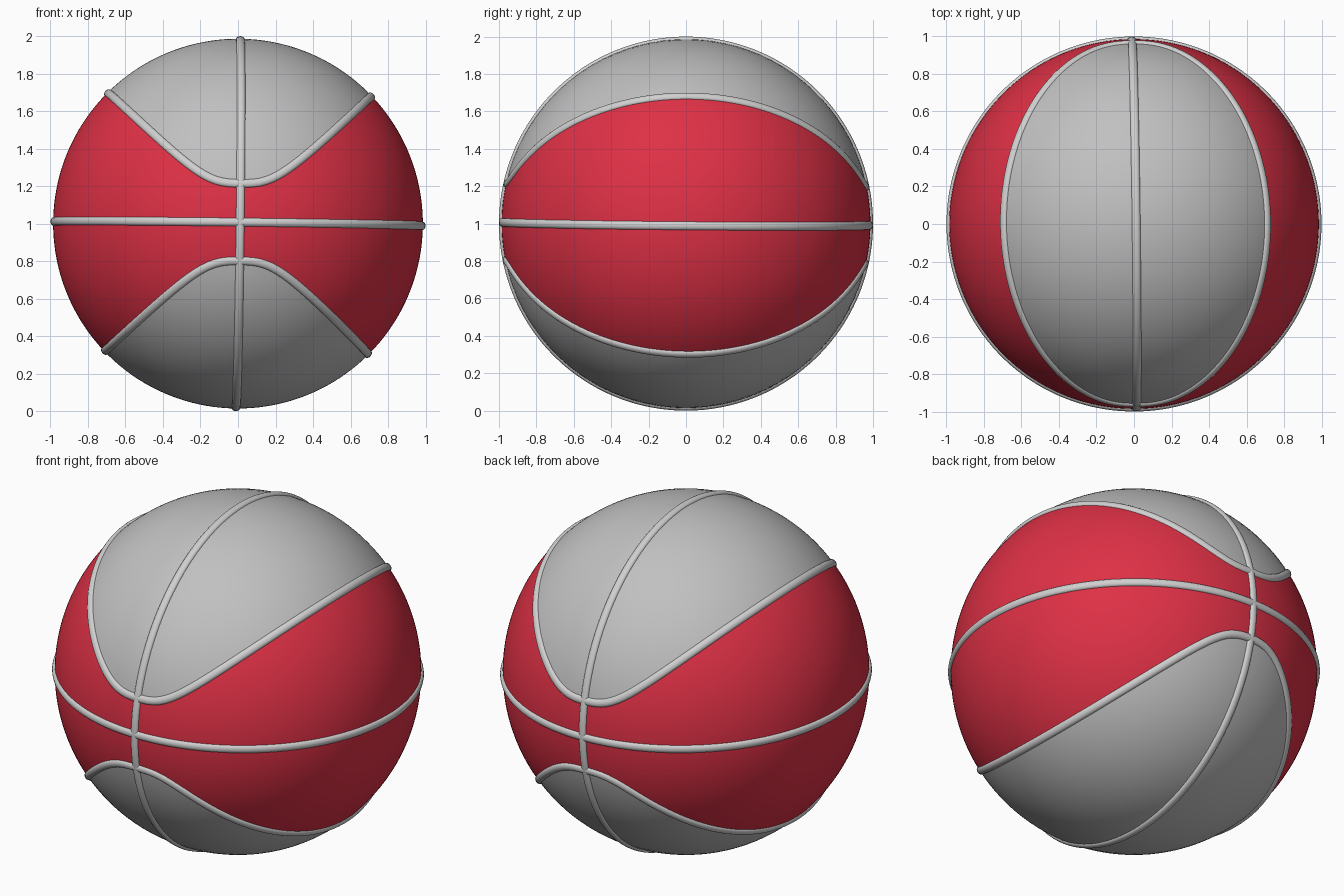
import bpy, bmesh, math
from mathutils import Vector, Euler

if "Cube" in bpy.data.objects:
    bpy.data.objects.remove(bpy.data.objects["Cube"])

R = 0.986                                   # leather radius
TILT = Euler((-0.008, 0.012, 0.012)).to_matrix()
CENTRE = Vector((0, 0, 1))


def material(name, rgb):
    m = bpy.data.materials.new(name)
    m.diffuse_color = (*rgb, 1)
    m.use_nodes = True
    m.node_tree.nodes["Principled BSDF"].inputs["Base Color"].default_value = m.diffuse_color
    return m


RED = material("red", (0.73, 0.03, 0.06))
GREY = material("grey", (0.53, 0.53, 0.53))
PALE = material("pale_grey", (0.63, 0.63, 0.63))


def direction(phi, lat):
    return Vector((math.cos(lat) * math.cos(phi), math.cos(lat) * math.sin(phi), math.sin(lat)))


def seam_lat(phi):
    """Latitude of the curved seam at azimuth phi (dips to z=0.21 at front and back)."""
    s, low = 0.70, 0.21
    k = (s ** 3 - low ** 3) / (1 - s * s) ** 1.5
    a, b = 0.0, math.pi / 2
    for _ in range(40):
        m = (a + b) / 2
        if math.sin(m) ** 3 < low ** 3 + k * abs(math.cos(m) * math.cos(phi)) ** 3:
            a = m
        else:
            b = m
    return a


def finish(name, bm, mats):
    bmesh.ops.remove_doubles(bm, verts=bm.verts, dist=1e-5)
    bmesh.ops.recalc_face_normals(bm, faces=bm.faces)
    for v in bm.verts:
        v.co = TILT @ v.co + CENTRE
    for f in bm.faces:
        f.smooth = True
    me = bpy.data.meshes.new(name)
    bm.to_mesh(me)
    bm.free()
    for m in mats:
        me.materials.append(m)
    ob = bpy.data.objects.new(name, me)
    bpy.context.collection.objects.link(ob)


# Ball: grid whose rows follow the curved seams, so panels split cleanly
N, G, M = 180, 20, 36
bm = bmesh.new()
cols = []
for i in range(N):
    phi = 2 * math.pi * i / N
    L = seam_lat(phi)
    H = math.pi / 2
    lats = [-H + (H - L) * j / G for j in range(G)]
    lats += [-L + 2 * L * j / M for j in range(M)]
    lats += [L + (H - L) * j / G for j in range(G + 1)]
    cols.append([bm.verts.new(direction(phi, t) * R) for t in lats])
for i in range(N):
    a, b = cols[i], cols[(i + 1) % N]
    for j in range(2 * G + M):
        f = bm.faces.new((a[j], b[j], b[j + 1], a[j + 1]))
        f.material_index = 0 if G <= j < G + M else 1
finish("ball_panels", bm, [RED, GREY])


# Raised seams: rounded strips swept along closed paths on the sphere
def seam(name, path, half=0.023, height=0.016):
    bm = bmesh.new()
    n, rows = len(path), []
    for i, d in enumerate(path):
        side = d.cross(path[(i + 1) % n] - path[i - 1]).normalized()
        row = []
        for j in range(9):
            a = math.pi * j / 8
            r = R - 0.002 + height * math.sin(a)
            row.append(bm.verts.new((d - side * half * math.cos(a)).normalized() * r))
        rows.append(row)
    for i in range(n):
        a, b = rows[i], rows[(i + 1) % n]
        for j in range(8):
            bm.faces.new((a[j], a[j + 1], b[j + 1], b[j]))
    finish(name, bm, [PALE])


angles = [2 * math.pi * i / N for i in range(N)]
seam("equator_seam", [direction(t, 0) for t in angles])
seam("upright_seam", [Vector((0, math.cos(t), math.sin(t))) for t in angles])
for name, s in (("upper_curved_seam", 1), ("lower_curved_seam", -1)):
    seam(name, [direction(t, s * seam_lat(t)) for t in angles])
